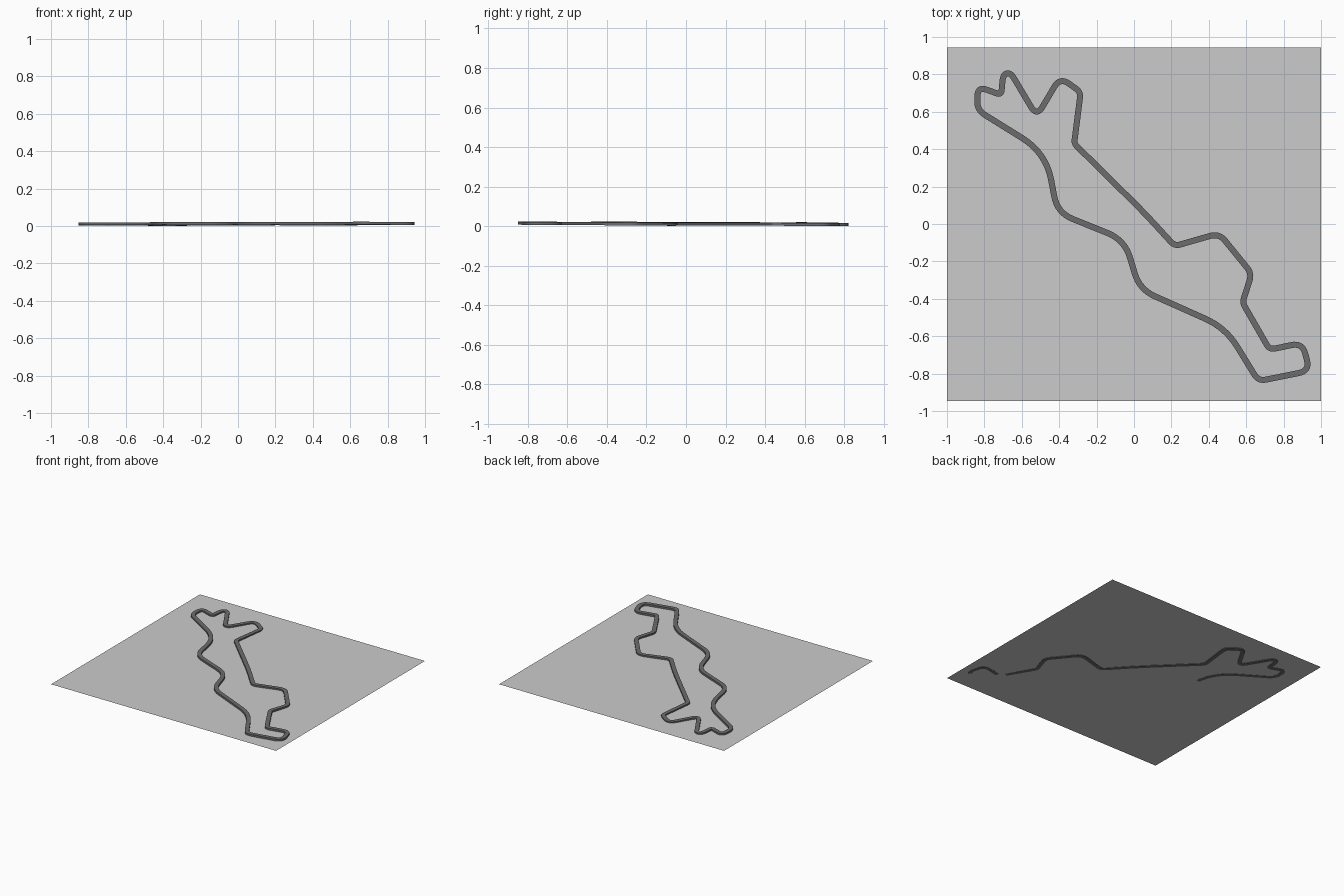
import bpy, bmesh
from mathutils import Vector

if "Cube" in bpy.data.objects:
    bpy.data.objects.remove(bpy.data.objects["Cube"])

PLANE_Z = 0.006
HALF_W = 0.016      # half width of the track
THICK = 0.015       # height of the track section

# corners of the circuit: x, y, length trimmed for the rounded bend
CORNERS = [
    (-0.835, 0.735, .05), (-0.71, 0.69, .025), (-0.70, 0.80, .04), (-0.66, 0.81, .04),
    (-0.52, 0.575, .06), (-0.395, 0.785, .06), (-0.285, 0.705, .03), (-0.32, 0.43, .02),
    (0.05, 0.065, .10), (0.218, -0.118, .03), (0.455, -0.05, .05), (0.63, -0.265, .04),
    (0.58, -0.42, .025), (0.725, -0.672, .03), (0.90, -0.635, .06), (0.94, -0.785, .06),
    (0.665, -0.84, .04), (0.49, -0.555, .12), (0.03, -0.35, .09), (-0.05, -0.085, .10),
    (-0.41, 0.06, .09), (-0.47, 0.38, .15), (-0.84, 0.61, .05),
]


def rounded_path(corners, steps=8):
    pts = []
    n = len(corners)
    for i, (x, y, cut) in enumerate(corners):
        p = Vector((x, y))
        prev, nxt = Vector(corners[i - 1][:2]), Vector(corners[(i + 1) % n][:2])
        a = p + (prev - p).normalized() * min(cut, (prev - p).length * 0.48)
        b = p + (nxt - p).normalized() * min(cut, (nxt - p).length * 0.48)
        for k in range(steps + 1):
            t = k / steps
            pts.append(a * (1 - t) ** 2 + p * 2 * t * (1 - t) + b * t * t)
    return pts


def add_object(name, bm):
    bmesh.ops.recalc_face_normals(bm, faces=bm.faces)
    mesh = bpy.data.meshes.new(name)
    bm.to_mesh(mesh)
    bm.free()
    obj = bpy.data.objects.new(name, mesh)
    bpy.context.collection.objects.link(obj)
    return obj


# thin flat base sheet
bm = bmesh.new()
bm.faces.new([bm.verts.new((x, y, PLANE_Z)) for x, y in
              ((-1, -.945), (1, -.945), (1, .945), (-1, .945))])
base = add_object("base_sheet", bm)
if base.data.polygons[0].normal.z < 0:
    base.data.flip_normals()

# closed track loop, box section, tilted very slightly through the sheet
bm = bmesh.new()
path = rounded_path(CORNERS)
rings = []
for i, p in enumerate(path):
    d = (path[(i + 1) % len(path)] - path[i - 1]).normalized()
    side = Vector((-d.y, d.x)) * HALF_W
    low = PLANE_Z - 0.01 * (p.y + 0.735 * p.x + 0.115)
    rings.append([bm.verts.new((q.x, q.y, z)) for q, z in (
        (p + side, low), (p - side, low),
        (p - side, low + THICK), (p + side, low + THICK))])
for i, r in enumerate(rings):
    s = rings[(i + 1) % len(rings)]
    for k in range(4):
        j = (k + 1) % 4
        bm.faces.new((r[k], r[j], s[j], s[k]))
track = add_object("track_loop", bm)

# dark asphalt colour
asphalt = bpy.data.materials.new("asphalt")
asphalt.diffuse_color = (0.15, 0.15, 0.15, 1)
asphalt.use_nodes = True
asphalt.node_tree.nodes["Principled BSDF"].inputs["Base Color"].default_value = asphalt.diffuse_color
track.data.materials.append(asphalt)

bpy.context.view_layer.objects.active = track
track.select_set(True)
bpy.ops.object.shade_smooth_by_angle()
